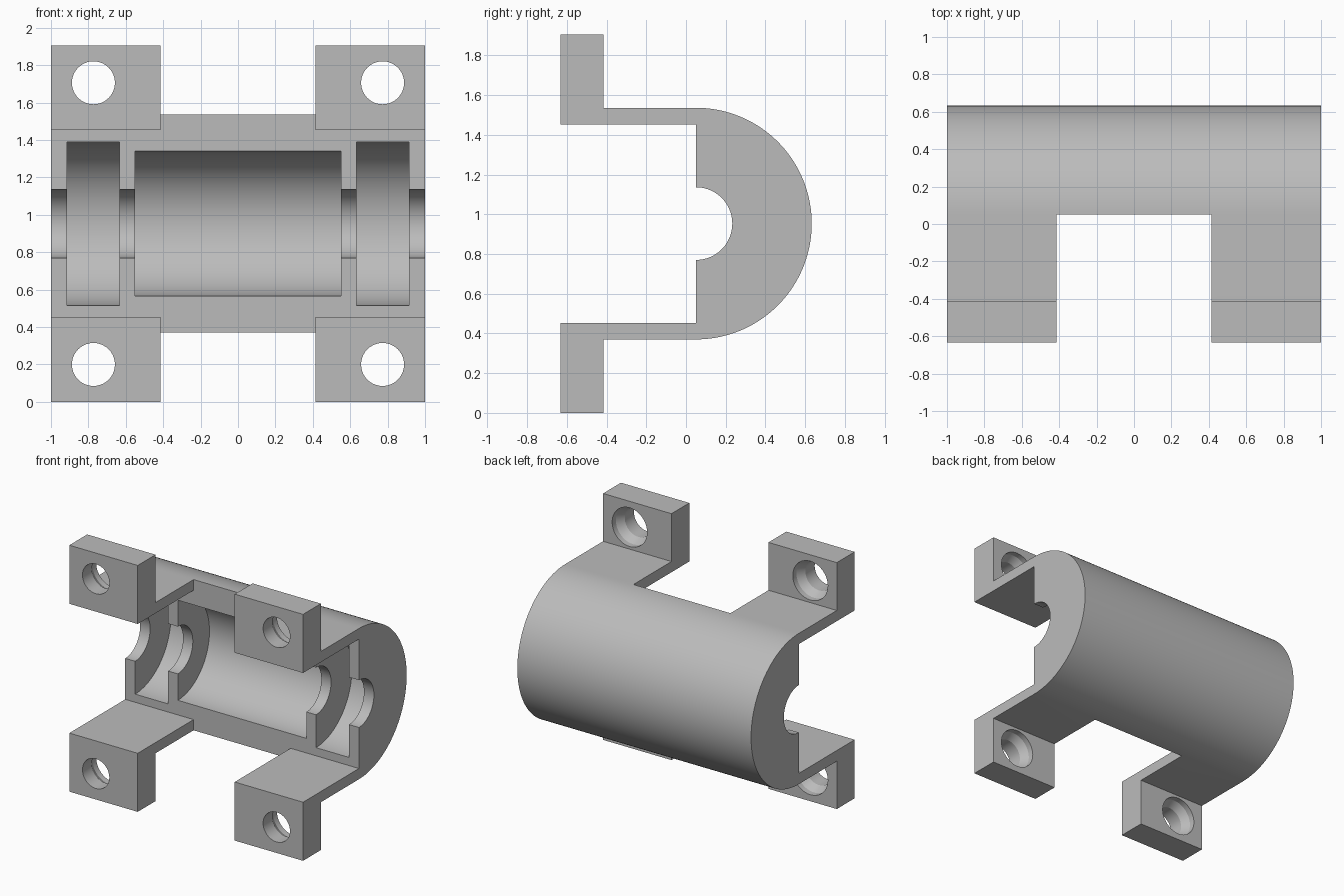
import bpy, bmesh, math
from mathutils import Vector

if "Cube" in bpy.data.objects:
    bpy.data.objects.remove(bpy.data.objects["Cube"])

CY, CZ, R = 0.05, 0.953, 0.583      # housing axis and outer radius
ARM_X = 0.415                       # inner edge of the mounting arms

grey = bpy.data.materials.new("plain grey")
grey.diffuse_color = (0.5, 0.5, 0.5, 1)
grey.use_nodes = True
grey.node_tree.nodes["Principled BSDF"].inputs["Base Color"].default_value = grey.diffuse_color


def make_object(name, bm):
    bmesh.ops.recalc_face_normals(bm, faces=bm.faces)
    mesh = bpy.data.meshes.new(name)
    bm.to_mesh(mesh)
    bm.free()
    mesh.materials.append(grey)
    ob = bpy.data.objects.new(name, mesh)
    bpy.context.collection.objects.link(ob)
    return ob


def lathe(name, profile, origin, axis, steps):
    """Closed solid of revolution; profile holds (distance along axis, radius)."""
    u = Vector((0, 0, 1))
    v = axis.cross(u)
    bm = bmesh.new()
    rings = []
    for d, r in profile:
        rings.append([bm.verts.new(origin + axis * d
                      + u * (r * math.cos(2 * math.pi * i / steps))
                      + v * (r * math.sin(2 * math.pi * i / steps)))
                      for i in range(steps)])
    for a, b in zip(rings, rings[1:]):
        for i in range(steps):
            j = (i + 1) % steps
            bm.faces.new((a[i], a[j], b[j], b[i]))
    bm.faces.new(rings[0])
    bm.faces.new(rings[-1])
    return make_object(name, bm)


def cut(target, cutter):
    mod = target.modifiers.new("cut", 'BOOLEAN')
    mod.operation = 'DIFFERENCE'
    mod.solver = 'EXACT'
    mod.object = cutter
    bpy.context.view_layer.objects.active = target
    bpy.ops.object.modifier_apply(modifier=mod.name)
    bpy.data.objects.remove(cutter)


# Bracket cross-section: upper tab and arm, round back, lower arm and tab
upper = [(CY, 1.453), (-0.633, 1.453), (-0.633, 1.906), (-0.415, 1.906), (-0.415, CZ + R)]
arc = [(CY + R * math.sin(math.pi * i / 72), CZ + R * math.cos(math.pi * i / 72))
       for i in range(73)]
lower = [(y, 2 * CZ - z) for y, z in reversed(upper)]
bm = bmesh.new()
face = bm.faces.new([bm.verts.new((-1, y, z)) for y, z in upper + arc + lower])
ext = bmesh.ops.extrude_face_region(bm, geom=[face])
bmesh.ops.translate(bm, vec=(2, 0, 0),
                    verts=[g for g in ext["geom"] if isinstance(g, bmesh.types.BMVert)])
bracket = make_object("bearing_bracket", bm)

# Gap between the left and right arms
bm = bmesh.new()
bmesh.ops.create_cube(bm, size=1)
for v in bm.verts:
    v.co = Vector((v.co.x * 2 * ARM_X, CY - 0.5 + v.co.y, CZ + v.co.z * 3))
cut(bracket, make_object("arm_gap", bm))

# Stepped bore: shaft seat, two bearing pockets and the central chamber
half = [(0.55, 0.387), (0.55, 0.183), (0.633, 0.183), (0.633, 0.437),
        (0.915, 0.437), (0.915, 0.183), (1.1, 0.183)]
bore = [(-x, r) for x, r in reversed(half)] + half
cut(bracket, lathe("stepped_bore", bore, Vector((0, CY, CZ)), Vector((1, 0, 0)), 96))

# Countersunk screw holes in the four tabs
hole = [(-0.7, 0.115), (-0.52, 0.115), (-0.46, 0.15), (-0.35, 0.15)]
for x in (-0.773, 0.773):
    for z in (0.2, 1.706):
        cut(bracket, lathe("screw_hole", hole, Vector((x, 0, z)), Vector((0, 1, 0)), 40))

bpy.ops.object.select_all(action='DESELECT')
bracket.select_set(True)
bpy.context.view_layer.objects.active = bracket
bpy.ops.object.shade_smooth_by_angle(angle=math.radians(25))
